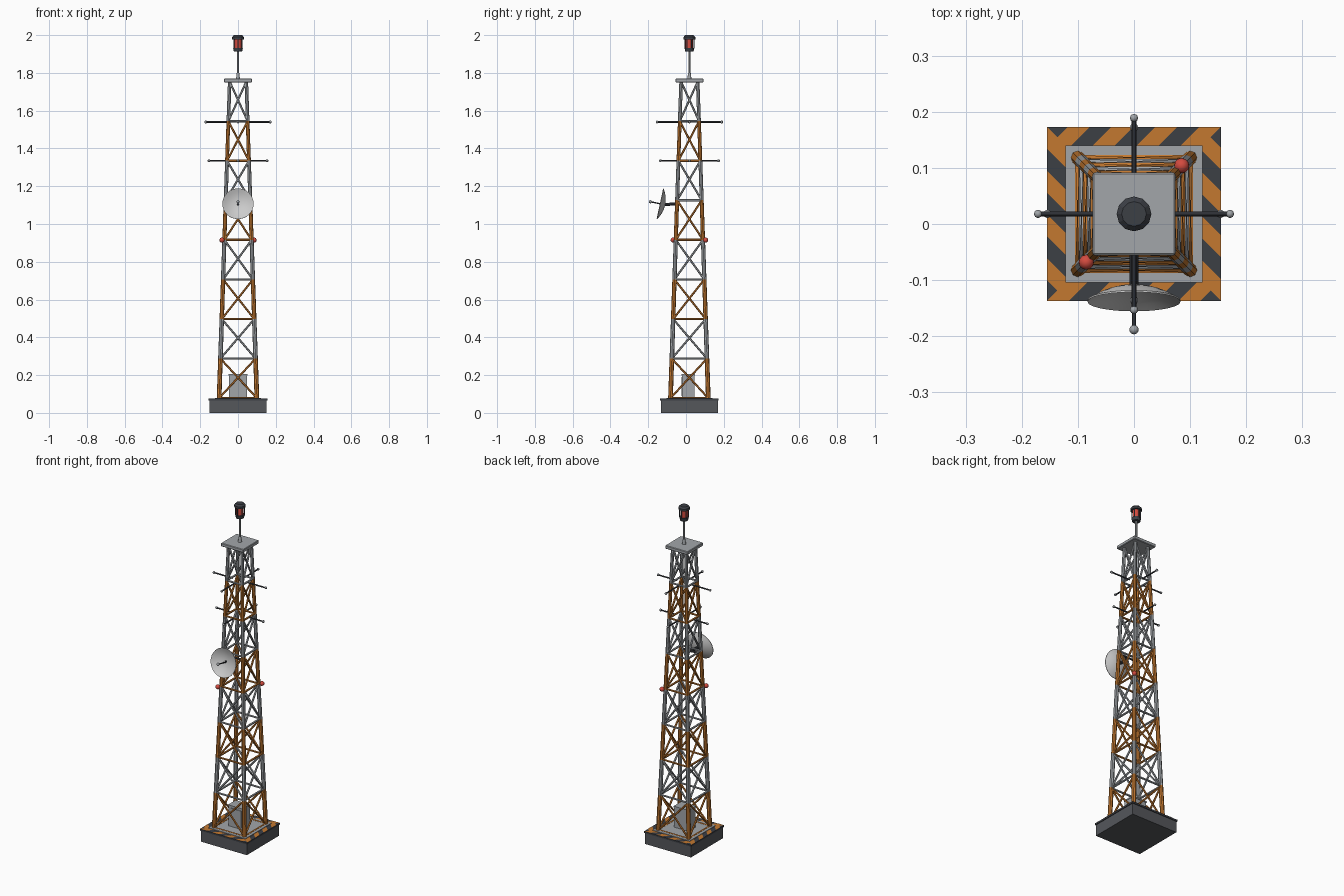
import bpy, bmesh, math
from mathutils import Vector, Matrix

if "Cube" in bpy.data.objects:
    bpy.data.objects.remove(bpy.data.objects["Cube"])

CY = 0.018  # tower axis in y


def mat(name, c):
    m = bpy.data.materials.new(name)
    m.diffuse_color = (*c, 1)
    m.use_nodes = True
    m.node_tree.nodes["Principled BSDF"].inputs["Base Color"].default_value = m.diffuse_color
    return m


ORANGE = mat("orange_paint", (0.55, 0.19, 0.03))
GREY = mat("grey_steel", (0.36, 0.38, 0.40))
DARK = mat("dark_metal", (0.045, 0.05, 0.06))
RED = mat("red_lamp", (0.65, 0.07, 0.05))
PALE = mat("pale_dish", (0.6, 0.6, 0.58))
CONC = mat("plinth_grey", (0.09, 0.095, 0.105))


def rod(bm, a, b, r, n=6, r2=None):
    a, b = Vector(a), Vector(b)
    d = b - a
    m = Matrix.Translation((a + b) / 2) @ d.to_track_quat('Z', 'Y').to_matrix().to_4x4()
    bmesh.ops.create_cone(bm, cap_ends=True, segments=n, radius1=r,
                          radius2=r if r2 is None else r2, depth=d.length, matrix=m)


def ball(bm, p, r, u=12, v=8):
    bmesh.ops.create_uvsphere(bm, u_segments=u, v_segments=v, radius=r, matrix=Matrix.Translation(p))


def box(bm, x, y, z0, z1, cx=0, cy=CY):
    m = Matrix.Translation((cx, cy, (z0 + z1) / 2)) @ Matrix.Diagonal((2 * x, 2 * y, z1 - z0, 1))
    bmesh.ops.create_cube(bm, size=1, matrix=m)


def finish(name, bm, material, smooth=False):
    me = bpy.data.meshes.new(name)
    bm.to_mesh(me)
    bm.free()
    ob = bpy.data.objects.new(name, me)
    bpy.context.collection.objects.link(ob)
    me.materials.append(material)
    if smooth:
        bpy.ops.object.select_all(action='DESELECT')
        ob.select_set(True)
        bpy.context.view_layer.objects.active = ob
        bpy.ops.object.shade_smooth_by_angle(angle=math.radians(40))
    return ob


# Plinth, dark rim and inner floor plate
bm = bmesh.new(); box(bm, 0.151, 0.151, 0, 0.068); finish("plinth", bm, CONC)
bm = bmesh.new(); box(bm, 0.155, 0.155, 0.066, 0.076); finish("hazard_rim", bm, DARK)
bm = bmesh.new(); box(bm, 0.122, 0.122, 0.07, 0.080); finish("floor_plate", bm, GREY)

# Slanted hazard stripes on the rim, one set per side
bm = bmesh.new()
for k in range(4):
    rot = Matrix.Translation((0, CY, 0)) @ Matrix.Rotation(k * math.pi / 2, 4, 'Z')
    for i in range(4):
        x = -0.155 + i * 0.078
        pts = [(x, -0.155), (x + 0.039, -0.155), (x + 0.072, -0.122), (x + 0.033, -0.122)]
        f = bm.faces.new([bm.verts.new(rot @ Vector((px, py, 0.0768))) for px, py in pts])
finish("hazard_stripes", bm, ORANGE)

# Lattice tower: legs, rings and crossed braces, alternating colours
Z0, STEP, N = 0.078, 0.2095, 8


def half(z):
    return 0.1 + (0.044 - 0.1) * (z - Z0) / (STEP * N)


def corner(k, z):
    h = half(z)
    sx, sy = [(-1, -1), (1, -1), (1, 1), (-1, 1)][k % 4]
    return Vector((sx * h, CY + sy * h, z))


for s in range(N):
    za, zb = Z0 + s * STEP, Z0 + (s + 1) * STEP
    paint = ORANGE if s % 2 == 0 else GREY
    ra, rb = 0.0125 - 0.0004 * s, 0.0125 - 0.0004 * (s + 1)
    bm = bmesh.new()
    for k in range(4):
        rod(bm, corner(k, za), corner(k, zb), ra, 8, rb)
    finish(f"legs_section_{s + 1}", bm, paint)
    bm = bmesh.new()
    for k in range(4):
        rod(bm, corner(k, za), corner(k + 1, za), 0.006)
        rod(bm, corner(k, za), corner(k + 1, zb), 0.0055)
        rod(bm, corner(k + 1, za), corner(k, zb), 0.0055)
    finish(f"braces_section_{s + 1}", bm, paint)

# Equipment cabinet with door
bm = bmesh.new()
box(bm, 0.047, 0.033, 0.078, 0.2, 0, 0.011)
box(bm, 0.049, 0.036, 0.198, 0.206, 0, 0.011)
box(bm, 0.038, 0.002, 0.09, 0.19, 0, -0.023)
finish("equipment_cabinet", bm, GREY)

# Top platform
bm = bmesh.new(); box(bm, 0.074, 0.074, 1.75, 1.77)
bmesh.ops.bevel(bm, geom=bm.edges[:], offset=0.003, segments=1, affect='EDGES')
finish("top_platform", bm, GREY)

# Mast and beacon
bm = bmesh.new()
rod(bm, (0, CY, 1.768), (0, CY, 1.80), 0.011, 10, 0.007)
rod(bm, (0, CY, 1.768), (0, CY, 1.92), 0.006, 8)
finish("mast", bm, GREY, True)
bm = bmesh.new(); rod(bm, (0, CY, 1.925), (0, CY, 1.987), 0.02, 12)
finish("beacon_lamp", bm, RED, True)
bm = bmesh.new()
rod(bm, (0, CY, 1.913), (0, CY, 1.933), 0.022, 12, 0.026)
rod(bm, (0, CY, 1.978), (0, CY, 1.990), 0.031, 12)
rod(bm, (0, CY, 1.990), (0, CY, 2.0), 0.031, 12, 0.022)
for i in range(6):
    a = i * math.pi / 3 + math.pi / 6
    x, y = 0.024 * math.cos(a), CY + 0.024 * math.sin(a)
    rod(bm, (x, y, 1.928), (x, y, 1.982), 0.0025)
finish("beacon_cage", bm, DARK)

# Whip antennas on two levels, four directions each
for lvl, (z, reach) in enumerate([(1.335, 0.154), (1.54, 0.171)]):
    rods, tips = bmesh.new(), bmesh.new()
    for k in range(4):
        d = Vector((round(math.cos(k * math.pi / 2)), round(math.sin(k * math.pi / 2)), 0))
        c = Vector((0, CY, z))
        rod(rods, c + d * (half(z) - 0.004), c + d * reach, 0.0042, 8)
        ball(tips, c + d * reach, 0.0075, 8, 6)
    finish(f"antenna_rods_{lvl + 1}", rods, DARK, True)
    finish(f"antenna_tips_{lvl + 1}", tips, GREY, True)

# Side warning lamps on opposite corners
bm = bmesh.new()
for s in (1, -1):
    ball(bm, (s * 0.085, CY + s * 0.086, 0.915), 0.0135)
finish("warning_lamps", bm, RED, True)

# Dish: spun profile, tilted up and facing the front
bm = bmesh.new()
R, D, SEG, T = 0.083, 0.026, 24, 0.003
prof = [(R * t, D * t * t) for t in (0.15, 0.4, 0.6, 0.8, 1)]
outer = [(r, z - T) for r, z in reversed(prof)]
rings = [[bm.verts.new((r * math.cos(2 * math.pi * i / SEG), r * math.sin(2 * math.pi * i / SEG), z))
          for i in range(SEG)] for r, z in prof + outer]
for a, b in zip(rings, rings[1:]):
    for i in range(SEG):
        j = (i + 1) % SEG
        bm.faces.new((a[i], a[j], b[j], b[i]))
bm.faces.new(rings[0])
bm.faces.new(rings[-1])
bmesh.ops.recalc_face_normals(bm, faces=bm.faces[:])
pose = Matrix.Translation((0, -0.113, 1.102)) @ Matrix.Rotation(math.radians(90 - 12), 4, 'X')
bm.transform(pose)
finish("dish", bm, PALE, True)

# Dish feed and mounting arm
bm = bmesh.new()
rod(bm, pose @ Vector((0, 0, 0)), pose @ Vector((0, 0, 0.076)), 0.0035, 8)
finish("dish_feed_rod", bm, DARK, True)
bm = bmesh.new(); ball(bm, pose @ Vector((0, 0, 0.077)), 0.0085, 10, 8)
finish("dish_feed_tip", bm, GREY, True)
bm = bmesh.new()
rod(bm, (0, -0.113, 1.103), (0, -0.045, 1.107), 0.008, 8)
h = half(1.11)
rod(bm, (-h, CY - h, 1.107), (h, CY - h, 1.107), 0.006, 6)
finish("dish_mount", bm, DARK, True)
